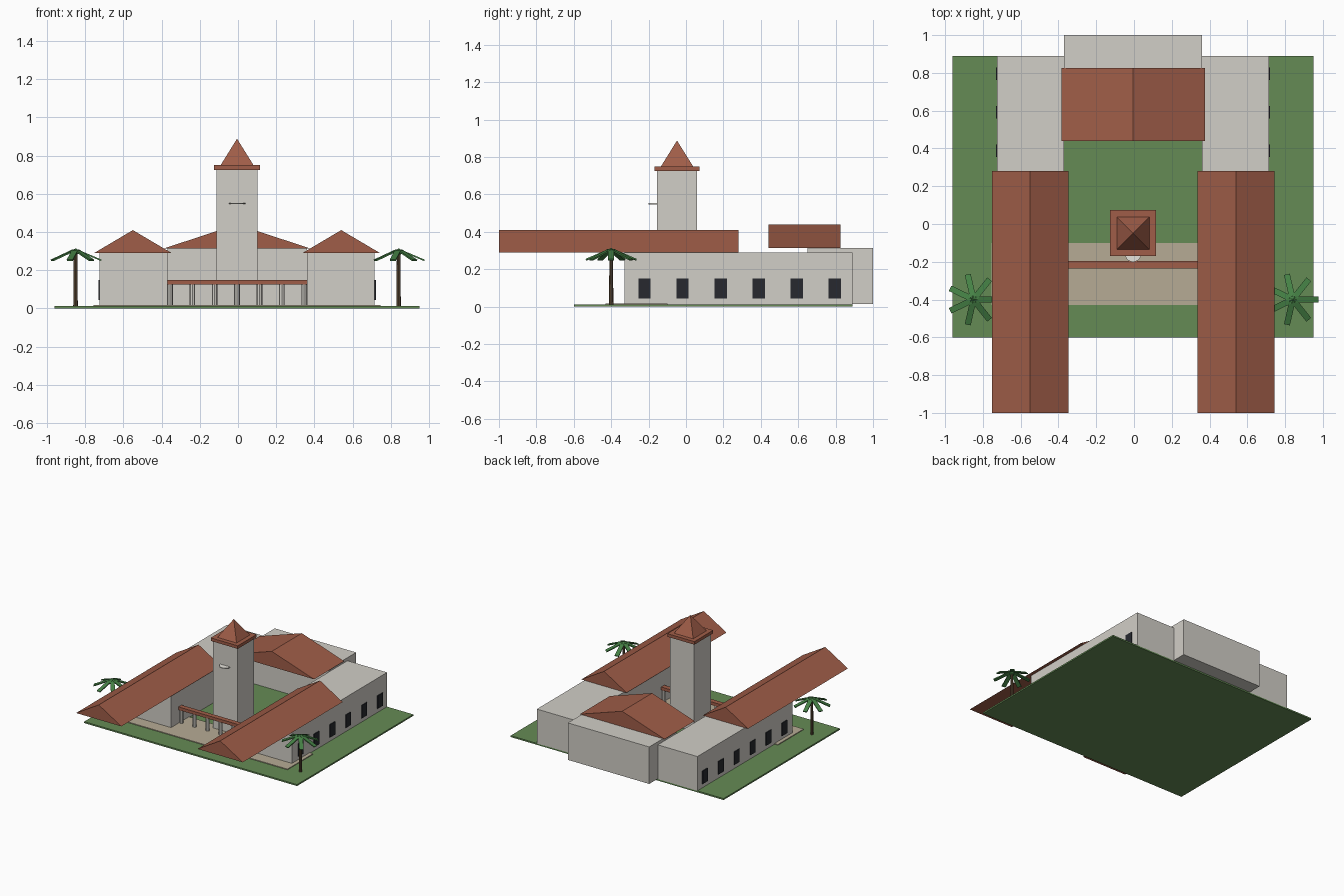
import bpy, bmesh, math
from mathutils import Matrix

if "Cube" in bpy.data.objects:
    bpy.data.objects.remove(bpy.data.objects["Cube"])

CX = -0.005  # symmetry plane of the building


def mat(name, r, g, b):
    m = bpy.data.materials.new(name)
    m.diffuse_color = (r, g, b, 1)
    m.use_nodes = True
    m.node_tree.nodes["Principled BSDF"].inputs["Base Color"].default_value = m.diffuse_color
    return m


GRASS = mat("grass", 0.13, 0.26, 0.09)
STUCCO = mat("stucco", 0.64, 0.62, 0.57)
TILE = mat("roof_tile", 0.35, 0.11, 0.065)
PAVING = mat("paving", 0.47, 0.41, 0.30)
GLASS = mat("dark_glass", 0.02, 0.022, 0.028)
BARK = mat("bark", 0.12, 0.075, 0.04)
LEAF = mat("leaf", 0.06, 0.22, 0.06)
DIAL = mat("dial", 0.8, 0.78, 0.72)


def finish(name, bm, material):
    bmesh.ops.recalc_face_normals(bm, faces=bm.faces)
    me = bpy.data.meshes.new(name)
    bm.to_mesh(me)
    bm.free()
    ob = bpy.data.objects.new(name, me)
    me.materials.append(material)
    bpy.context.collection.objects.link(ob)
    return ob


def add_box(bm, x0, x1, y0, y1, z0, z1, m=Matrix()):
    t = Matrix.Translation(((x0 + x1) / 2, (y0 + y1) / 2, (z0 + z1) / 2))
    s = Matrix.Diagonal((x1 - x0, y1 - y0, z1 - z0, 1))
    bmesh.ops.create_cube(bm, size=1, matrix=m @ t @ s)


def box(name, material, *dims):
    bm = bmesh.new()
    add_box(bm, *dims)
    return finish(name, bm, material)


def add_cone(bm, x, y, z0, z1, r0, r1, n, turn=0):
    m = Matrix.Translation((x, y, (z0 + z1) / 2)) @ Matrix.Rotation(turn, 4, 'Z')
    bmesh.ops.create_cone(bm, cap_ends=True, segments=n, radius1=r0, radius2=r1,
                          depth=z1 - z0, matrix=m)


def gable(name, xc, half, y0, y1, z0, z1):
    # triangular prism with its ridge along y
    bm = bmesh.new()
    f = bm.faces.new([bm.verts.new(p) for p in
                      ((xc - half, y0, z0), (xc + half, y0, z0), (xc, y0, z1))])
    ext = bmesh.ops.extrude_face_region(bm, geom=[f], use_keep_orig=True)
    vs = [v for v in ext["geom"] if isinstance(v, bmesh.types.BMVert)]
    bmesh.ops.translate(bm, verts=vs, vec=(0, y1 - y0, 0))
    return finish(name, bm, TILE)


# Ground and walkway
box("lawn", GRASS, CX - 0.955, CX + 0.955, -0.6, 0.89, 0, 0.012)
box("walkway", PAVING, CX - 0.75, CX + 0.75, -0.43, -0.1, 0.008, 0.018)

# Rear hall
box("rear_hall", STUCCO, CX - 0.365, CX + 0.365, 0.65, 1.0, 0.015, 0.315)
gable("rear_hall_roof", CX, 0.38, 0.44, 0.825, 0.315, 0.44)

# Side wings with roofs and windows
for side, s in (("left", -1), ("right", 1)):
    xa, xb = sorted((CX + s * 0.365, CX + s * 0.72))
    box(side + "_wing", STUCCO, xa, xb, -0.33, 0.89, 0.01, 0.29)
    gable(side + "_wing_roof", CX + s * 0.545, 0.203, -1.0, 0.28, 0.29, 0.41)
    bm = bmesh.new()
    xw = CX + s * 0.722
    for i in range(6):
        y = -0.222 + i * 0.2035
        add_box(bm, xw - 0.004, xw + 0.004, y - 0.033, y + 0.033, 0.045, 0.15)
    finish(side + "_windows", bm, GLASS)

# Clock tower
TY = -0.048
box("tower", STUCCO, CX - 0.108, CX + 0.108, TY - 0.108, TY + 0.108, 0.01, 0.73)
box("tower_cornice", TILE, CX - 0.121, CX + 0.121, TY - 0.121, TY + 0.121, 0.725, 0.75)
bm = bmesh.new()
add_cone(bm, CX, TY, 0.75, 0.888, 0.086 * math.sqrt(2), 0, 4, math.pi / 4)
finish("tower_spire", bm, TILE)
bm = bmesh.new()
add_cone(bm, CX, -0.158, 0.547, 0.553, 0.043, 0.043, 20)
finish("tower_dial", bm, DIAL)

# Colonnade
box("colonnade_beam", TILE, CX - 0.367, CX + 0.367, -0.235, -0.195, 0.125, 0.15)
bm = bmesh.new()
for i in range(7):
    add_cone(bm, CX + (i - 3) * 0.117, -0.215, 0.012, 0.126, 0.015, 0.015, 8)
finish("colonnade_columns", bm, STUCCO)

# Palm trees
for side, x in (("left", CX - 0.845), ("right", CX + 0.845)):
    bm = bmesh.new()
    add_cone(bm, x, -0.4, 0.008, 0.295, 0.012, 0.009, 8)
    finish(side + "_palm_trunk", bm, BARK)
    bm = bmesh.new()
    bmesh.ops.create_icosphere(bm, subdivisions=1, radius=0.02,
                               matrix=Matrix.Translation((x, -0.4, 0.295)))
    for k in range(7):
        m = (Matrix.Translation((x, -0.4, 0.309))
             @ Matrix.Rotation(k * math.tau / 7, 4, 'Z')
             @ Matrix.Rotation(0.4, 4, 'Y'))
        add_box(bm, 0.008, 0.147, -0.016, 0.016, -0.004, 0.004, m)
    finish(side + "_palm_fronds", bm, LEAF)
